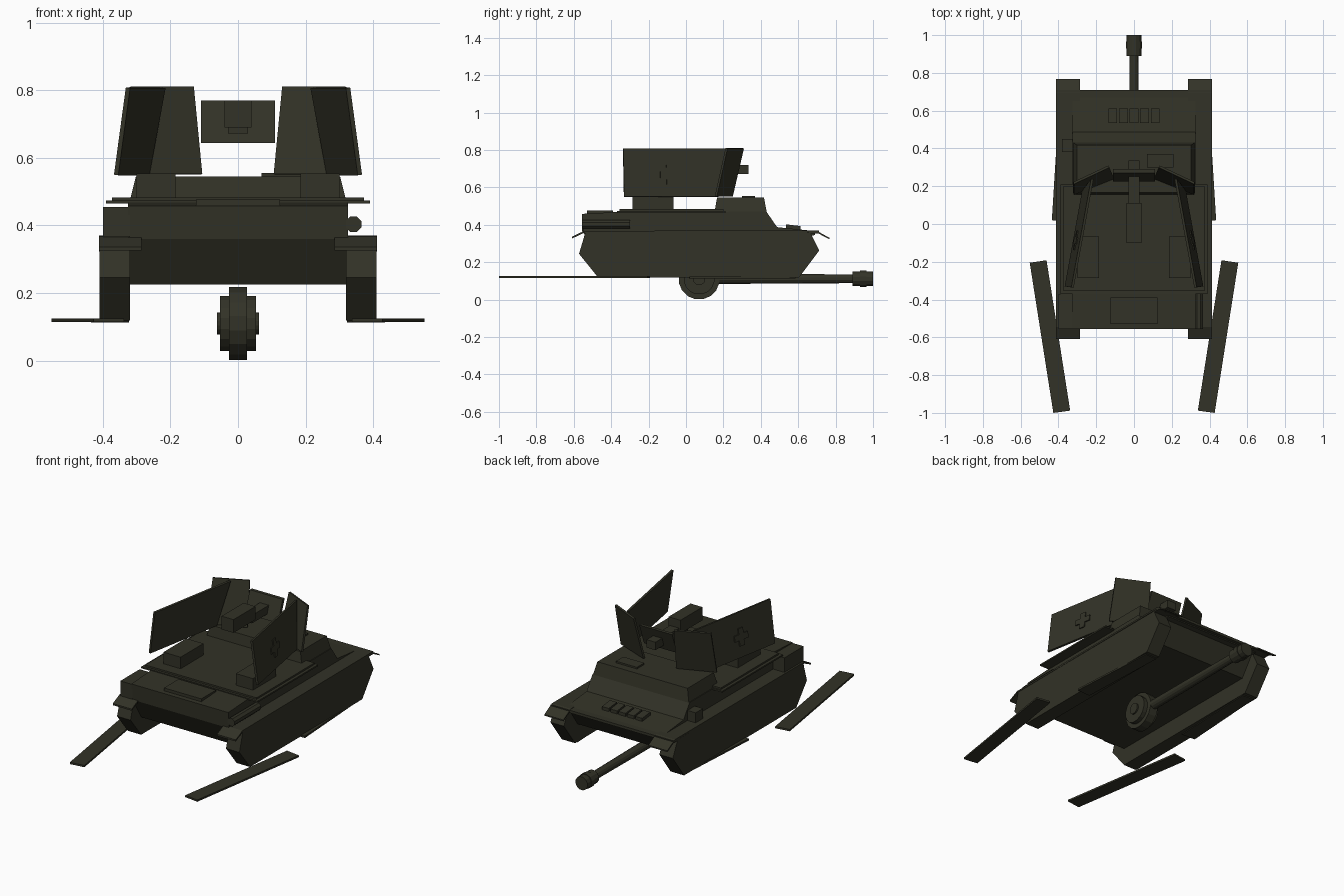
import bpy, bmesh, math
from mathutils import Vector

olive = bpy.data.materials.new("dark_olive")
olive.diffuse_color = (0.032, 0.032, 0.020, 1)


def finish(name, bm):
    bmesh.ops.recalc_face_normals(bm, faces=bm.faces)
    me = bpy.data.meshes.new(name)
    bm.to_mesh(me)
    bm.free()
    me.materials.append(olive)
    ob = bpy.data.objects.new(name, me)
    bpy.context.collection.objects.link(ob)
    return ob


def slab(name, pts, offset):
    """Polygon pushed along an offset vector into a closed solid."""
    bm = bmesh.new()
    off = Vector(offset)
    a = [bm.verts.new(Vector(p)) for p in pts]
    b = [bm.verts.new(Vector(p) + off) for p in pts]
    bm.faces.new(a)
    bm.faces.new(b)
    n = len(pts)
    for i in range(n):
        bm.faces.new((a[i], a[(i + 1) % n], b[(i + 1) % n], b[i]))
    return finish(name, bm)


def prism(name, profile, x0, x1):
    """Side profile (y, z) extruded across x."""
    return slab(name, [(x0, y, z) for y, z in profile], (x1 - x0, 0, 0))


def box(name, x0, x1, y0, y1, z0, z1):
    return prism(name, [(y0, z0), (y1, z0), (y1, z1), (y0, z1)], x0, x1)


def lathe(name, axis, origin, rings, sides):
    """Stepped round body; rings = (distance along axis, radius)."""
    bm = bmesh.new()
    o = Vector(origin)
    loops = []
    for d, r in rings:
        loop = []
        for i in range(sides):
            t = 2 * math.pi * (i + 0.5) / sides
            c, s = r * math.cos(t), r * math.sin(t)
            loop.append(bm.verts.new(o + Vector((d, c, s) if axis == 'x' else (c, d, s))))
        loops.append(loop)
    for a, b in zip(loops, loops[1:]):
        for i in range(sides):
            j = (i + 1) % sides
            bm.faces.new((a[i], a[j], b[j], b[i]))
    bm.faces.new(loops[0])
    bm.faces.new(loops[-1])
    return finish(name, bm)


# Main hull and lower belly
prism("hull", [(-0.55, 0.36), (-0.557, 0.458), (-0.37, 0.468), (0.43, 0.47),
               (0.487, 0.387), (0.69, 0.366), (0.69, 0.345), (0.66, 0.34),
               (0.58, 0.225), (-0.47, 0.225)], -0.325, 0.325)
box("nose_plate", -0.41, 0.41, 0.655, 0.71, 0.352, 0.368)

# Overhanging roof plates
slab("roof_lower", [(-0.39, -0.37, 0.464), (0.39, -0.37, 0.464),
                    (0.39, 0.21, 0.464), (-0.39, 0.21, 0.464)], (0, 0, 0.009))
box("roof_upper", -0.373, 0.373, -0.355, 0.2, 0.472, 0.483)
box("rear_hatch", -0.125, 0.125, -0.53, -0.39, 0.455, 0.477)

# Raised compartment with slightly tapered sides
bm = bmesh.new()
for x, y, z in [(0.322, 0.152, 0.465), (0.322, 0.432, 0.465),
                (0.302, 0.166, 0.545), (0.302, 0.417, 0.545)]:
    for s in (-1, 1):
        bm.verts.new((s * x, y, z))
bmesh.ops.convex_hull(bm, input=bm.verts)
bmesh.ops.dissolve_limit(bm, angle_limit=0.01, verts=bm.verts, edges=bm.edges)
finish("compartment", bm)
box("compartment_hatch", 0.07, 0.21, 0.3, 0.37, 0.54, 0.555)

# Vent covers on the sloping plate
for i in range(5):
    x = -0.112 + i * 0.056
    prism("vent_cover", [(0.535, 0.37), (0.535, 0.402), (0.612, 0.393), (0.612, 0.365)],
          x - 0.023, x + 0.023)

# Stowage on the sides
box("side_stowage_box", -0.4, -0.32, -0.555, -0.37, 0.365, 0.455)
box("side_stowage_box_small", -0.38, -0.32, 0.38, 0.45, 0.365, 0.43)
lathe("side_cylinder", 'y', (0.342, 0, 0.403), [(-0.555, 0.025), (-0.3, 0.025)], 8)

for s in (-1, 1):
    # Tracks
    prism("track", [(-0.545, 0.335), (-0.572, 0.245), (-0.47, 0.118), (0.604, 0.118),
                    (0.712, 0.262), (0.665, 0.358), (-0.54, 0.358)], s * 0.32, s * 0.41)
    # Fender with drooping ends
    prism("fender", [(-0.61, 0.326), (-0.545, 0.357), (0.695, 0.36), (0.767, 0.322),
                     (0.767, 0.33), (0.695, 0.37), (-0.545, 0.367), (-0.61, 0.336)],
          s * 0.285, s * 0.412)

    # Loose strips lying at track height
    slab("loose_strip", [(s * 0.552, -0.205, 0.114), (s * 0.463, -0.192, 0.114),
                         (s * 0.338, -0.988, 0.114), (s * 0.427, -1.0, 0.114)], (0, 0, 0.011))
    slab("under_strip", [(s * 0.435, 0.02, 0.113), (s * 0.345, 0.015, 0.113),
                         (s * 0.322, 0.58, 0.113), (s * 0.4, 0.585, 0.113)], (0, 0, 0.011))

    # Roof boxes
    box("roof_box", s * 0.3, s * 0.185, -0.285, -0.067, 0.48, 0.553)

    # Gun shields: long side panel and angled end panel
    side = [Vector(p) for p in ((s * 0.367, -0.33, 0.55), (s * 0.275, 0.175, 0.55),
                                (s * 0.227, 0.24, 0.808), (s * 0.332, -0.335, 0.808))]
    u = (side[1] - side[0]).normalized()
    n = u.cross(side[3] - side[0]).normalized()
    if n.x * s < 0:
        n = -n
    v = n.cross(u)
    if v.z < 0:
        v = -v
    slab("shield_side", side, -n * 0.013)
    end = [Vector(p) for p in ((s * 0.322, 0.165, 0.55), (s * 0.11, 0.25, 0.55),
                               (s * 0.135, 0.31, 0.808), (s * 0.322, 0.222, 0.808))]
    m = (end[1] - end[0]).cross(end[3] - end[0]).normalized()
    slab("shield_end", end, m * (-0.012 if m.y > 0 else 0.012))

    # Raised plus mark on the outer side
    c = side[0] + u * 0.25 + v * 0.118
    a, b = 0.018, 0.052
    plus = [(a, b), (a, a), (b, a), (b, -a), (a, -a), (a, -b),
            (-a, -b), (-a, -a), (-b, -a), (-b, a), (-a, a), (-a, b)]
    slab("plus_mark", [c + u * p + v * q - n * 0.002 for p, q in plus], n * 0.008)

# Upper gun mount: tilted plate, receiver and stub
prism("mount_plate", [(0.225, 0.643), (0.245, 0.643), (0.29, 0.77), (0.27, 0.77)], -0.11, 0.11)
box("mount_receiver", -0.04, 0.04, -0.1, 0.11, 0.69, 0.77)
box("mount_stub", -0.03, 0.03, 0.09, 0.335, 0.672, 0.72)

# Lower gun: round cradle, barrel and muzzle
lathe("gun_cradle", 'x', (0, 0.07, 0.11),
      [(-0.062, 0.033), (-0.053, 0.033), (-0.053, 0.083), (-0.027, 0.083), (-0.027, 0.11),
       (0.027, 0.11), (0.027, 0.083), (0.053, 0.083), (0.053, 0.033), (0.062, 0.033)], 16)
lathe("gun_barrel", 'y', (0, 0, 0.111),
      [(0.1, 0.028), (0.5, 0.027), (0.9, 0.024)], 12)
lathe("gun_muzzle", 'y', (0, 0, 0.111),
      [(0.89, 0.041), (0.93, 0.041), (0.93, 0.045), (0.965, 0.045),
       (0.965, 0.041), (1.0, 0.041)], 12)
